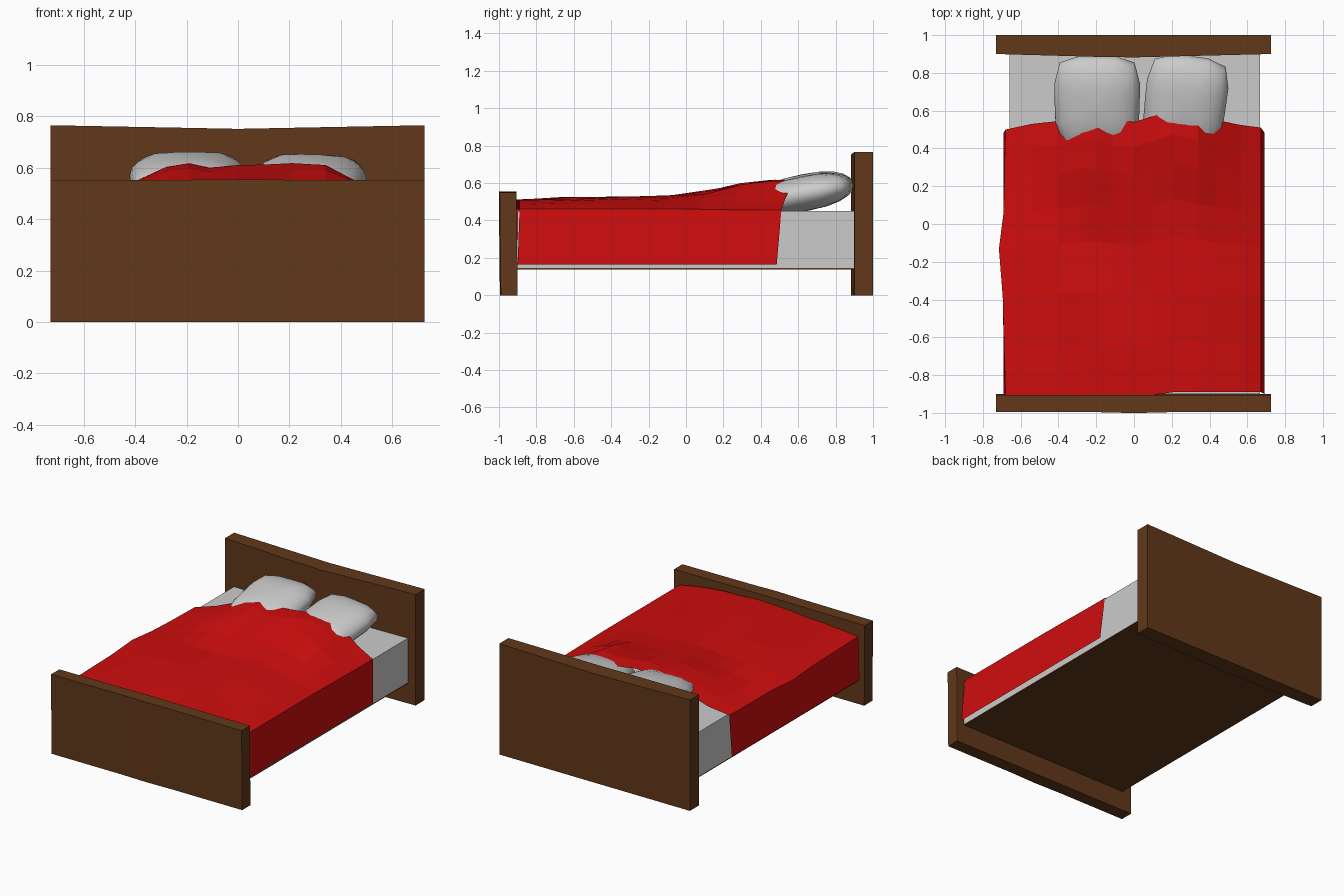
import bpy, bmesh, math
from mathutils import Matrix

if "Cube" in bpy.data.objects:
    bpy.data.objects.remove(bpy.data.objects["Cube"])


def material(name, color):
    m = bpy.data.materials.new(name)
    m.diffuse_color = (*color, 1)
    m.use_nodes = True
    m.node_tree.nodes["Principled BSDF"].inputs["Base Color"].default_value = m.diffuse_color
    return m


wood = material("wood", (0.12, 0.04, 0.01))
red = material("red_cloth", (0.62, 0.004, 0.004))


def finish(bm, name, mat=None, outward=True):
    if outward:
        bmesh.ops.recalc_face_normals(bm, faces=bm.faces)
    me = bpy.data.meshes.new(name)
    bm.to_mesh(me)
    bm.free()
    ob = bpy.data.objects.new(name, me)
    bpy.context.collection.objects.link(ob)
    if mat:
        me.materials.append(mat)
    return ob


def box(name, x0, x1, y0, y1, z0, z1, mat=None, cuts=None):
    """Box, optionally split across its width; cuts lists (x, y_shift, z_shift) for each section's inner top."""
    cuts = cuts or []
    bm = bmesh.new()
    rings = []
    for x, dy, dz in [(x0, 0, 0)] + cuts + [(x1, 0, 0)]:
        rings.append([bm.verts.new(p) for p in
                      ((x, y0 + dy, z0), (x, y1, z0), (x, y1, z1 + dz), (x, y0 + dy, z1 + dz))])
    for a, b in zip(rings, rings[1:]):
        for i in range(4):
            j = (i + 1) % 4
            bm.faces.new((a[i], a[j], b[j], b[i]))
    bm.faces.new(rings[0])
    bm.faces.new(rings[-1])
    return finish(bm, name, mat)


# Wooden ends, each slightly warped in the middle
box("headboard", -0.73, 0.725, 0.90, 1.0, 0, 0.765, wood,
    [(-0.2, -0.015, -0.01), (0.0, -0.018, -0.014), (0.2, -0.013, -0.01)])
foot = box("footboard", -0.73, 0.725, -0.99, -0.90, 0, 0.55, wood,
           [(-0.2, 0, 0.003), (0.0, -0.005, 0.004), (0.2, 0, 0.003)])
for v in foot.data.vertices:
    if v.co.z > 0.5:
        v.co.y -= 0.006

# Mattress and the wooden base beneath it
box("mattress", -0.66, 0.668, -0.90, 0.90, 0.145, 0.45)
box("bed_base", -0.66, 0.668, -0.90, 0.90, 0.138, 0.145, wood)


# Pillows: puffed grids, tilted up against the headboard
def pillow(name, cx, cz, turn, roll, half_w, n=12):
    bm = bmesh.new()
    half_l, half_t = 0.255, 0.094
    bmesh.ops.create_uvsphere(bm, u_segments=16, v_segments=10, radius=1)
    for v in bm.verts:
        # square off the sphere's outline seen from above
        x, y, z = v.co
        r = math.hypot(x, y)
        if r > 1e-5:
            c, s = abs(x / r), abs(y / r)
            k = r ** 0.8 / (c ** 4.5 + s ** 4.5) ** (1 / 4.5)
            x, y = x / r * k, y / r * k
        taper = 1 + 0.03 * y
        v.co = (x * half_w * taper, y * half_l, z * half_t)
    m = (Matrix.Translation((cx, 0.64, cz)) @ Matrix.Rotation(turn, 4, 'Z')
         @ Matrix.Rotation(0.19, 4, 'X') @ Matrix.Rotation(roll, 4, 'Y'))
    bm.transform(m)
    ob = finish(bm, name)
    for p in ob.data.polygons:
        p.use_smooth = True
    return ob


pillow("pillow_left", -0.195, 0.555, 0.0, 0.0 - 0.03 + 0.02, 0.225)
pillow("pillow_right", 0.272, 0.545, -0.12, 0.03, 0.215)

# Blanket: draped sheet, columns run across the bed and rows from foot to head
#        x     head_y  head_z  body_z foot_z
cols = [(-0.68, 0.50, 0.455, 0.462, 0.462),
        (-0.54, 0.53, 0.490, 0.490, 0.475),
        (-0.40, 0.545, 0.545, 0.510, 0.485),
        (-0.28, 0.575, 0.605, 0.520, 0.490),
        (-0.19, 0.57, 0.620, 0.525, 0.500),
        (-0.11, 0.55, 0.603, 0.528, 0.505),
        (0.00, 0.54, 0.610, 0.530, 0.510),
        (0.10, 0.57, 0.608, 0.530, 0.512),
        (0.21, 0.61, 0.613, 0.528, 0.512),
        (0.34, 0.575, 0.610, 0.520, 0.510),
        (0.44, 0.55, 0.560, 0.510, 0.500),
        (0.56, 0.525, 0.500, 0.490, 0.485),
        (0.672, 0.51, 0.455, 0.462, 0.462)]
rows = [0, 0.18, 0.37, 0.55, 0.68, 0.81, 0.91, 1]
bulge = [0, 0.008, 0.015, 0.035, 0.012, 0.006, 0.004, 0]
bm = bmesh.new()
grid = []
for i, t in enumerate(rows):
    line = []
    lift = max(0, min(1, (t - 0.60) / 0.28))
    settle = min(1, t / 0.3)
    for x, hy, hz, bz, fz in cols:
        z = fz + (bz - fz) * settle
        z += (hz - z) * lift
        if abs(x) < 0.6 and 0 < i < 7:
            z += 0.005 * math.sin(9 * x + 2.1 * i)
        foot_y = -0.905 if x < 0.2 else -0.89
        shift = -bulge[i] if x < -0.6 else 0
        line.append((x + shift, foot_y + (hy - foot_y) * t, z))
    # hanging sides
    drop_y = -0.90 + 1.385 * t
    line.insert(0, (-0.69, drop_y, 0.165))
    line.append((0.69, drop_y, 0.165))
    grid.append([bm.verts.new(p) for p in line])
for a, b in zip(grid, grid[1:]):
    for j in range(len(a) - 1):
        bm.faces.new((a[j], a[j + 1], b[j + 1], b[j]))
finish(bm, "blanket", red, outward=False)
